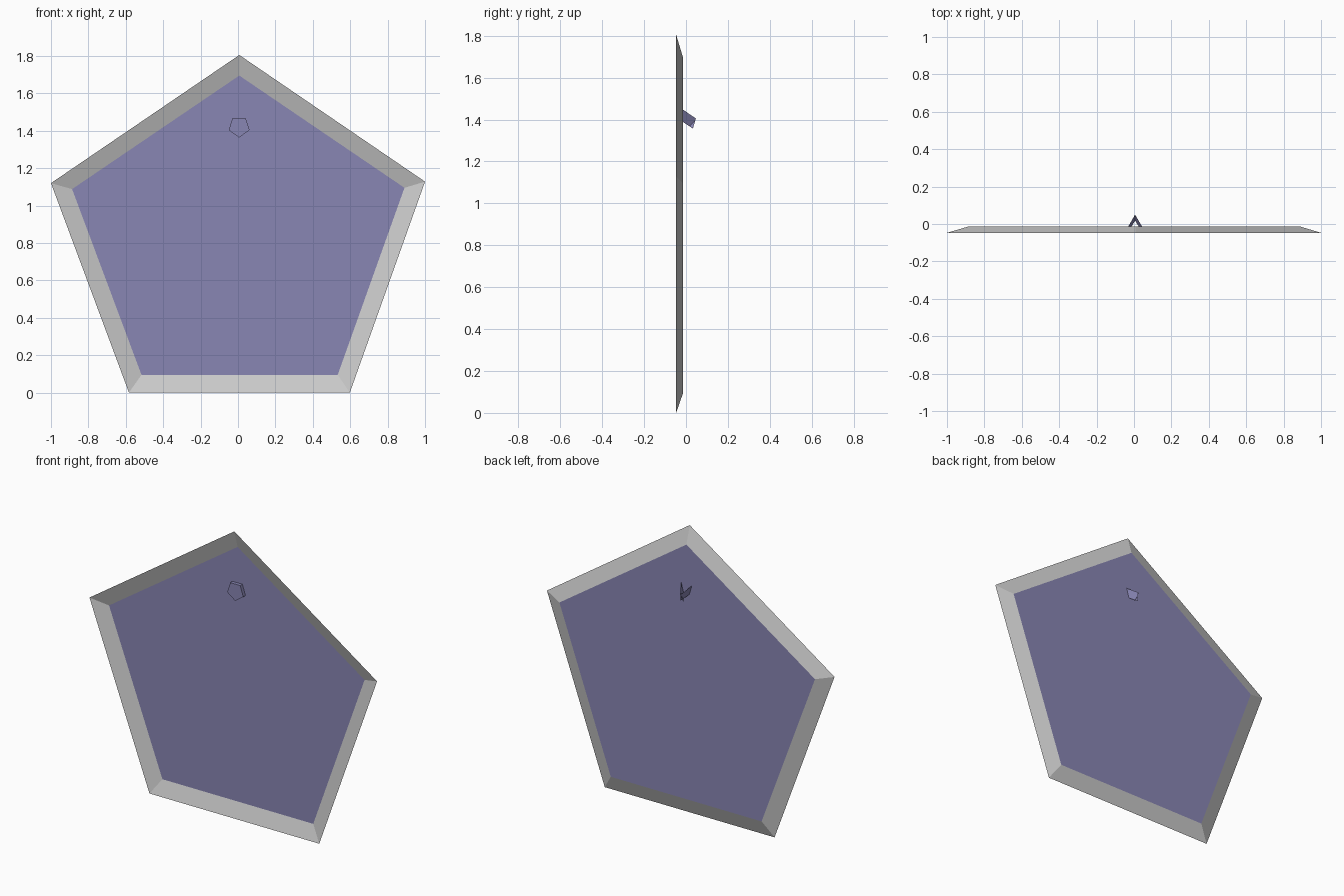
import bpy, math

if "Cube" in bpy.data.objects:
    bpy.data.objects.remove(bpy.data.objects["Cube"])

blue = bpy.data.materials.new("muted_blue")
blue.diffuse_color = (0.248, 0.236, 0.453, 1)
blue.use_nodes = True
blue.node_tree.nodes["Principled BSDF"].inputs["Base Color"].default_value = blue.diffuse_color

FRONT_Y, PANEL_Y = -0.047, -0.014


def make(name, verts, faces, mat=None):
    me = bpy.data.meshes.new(name)
    me.from_pydata(verts, [], faces)
    me.update()
    ob = bpy.data.objects.new(name, me)
    bpy.context.collection.objects.link(ob)
    if mat:
        me.materials.append(mat)
    return ob


# Pentagon outlines (x, z), slightly irregular
outer = [(0.007, 1.805), (-1.0, 1.12), (-0.583, 0.0), (0.598, 0.0), (1.0, 1.128)]
inner = [(0.007, 1.695), (-0.887, 1.088), (-0.516, 0.095), (0.533, 0.095), (0.89, 1.095)]
rim = [(x, FRONT_Y, z) for x, z in outer]
bed = [(x, PANEL_Y, z) for x, z in inner]

# Sloping border, open at the front
make("sloped_border", rim + bed,
     [(i, (i + 1) % 5, 5 + (i + 1) % 5, 5 + i) for i in range(5)])

# Recessed flat panel
make("panel", bed, [tuple(range(5))], blue)


# Small inverted pentagon button on the front of the panel
def ring(y, r=0.0586, cz=1.422):
    angles = [-math.pi / 2 + i * math.tau / 5 for i in range(5)]
    return [(0.006 + r * math.cos(a), y, cz + r * math.sin(a)) for a in angles]


make("button", ring(-0.036) + ring(PANEL_Y),
     [tuple(range(5))] + [(i, 5 + i, 5 + (i + 1) % 5, (i + 1) % 5) for i in range(5)],
     blue)

# Two folded tabs that cross slightly behind the panel
for side, name in ((-1, "left_tab"), (1, "right_tab")):
    pts = [(0.037, PANEL_Y, 1.447), (0.020, PANEL_Y, 1.388),
           (-0.010, 0.033, 1.357), (0.002, 0.047, 1.405)]
    make(name, [(0.006 + side * x, y, z) for x, y, z in pts],
         [(0, 1, 2, 3) if side > 0 else (3, 2, 1, 0)], blue)
